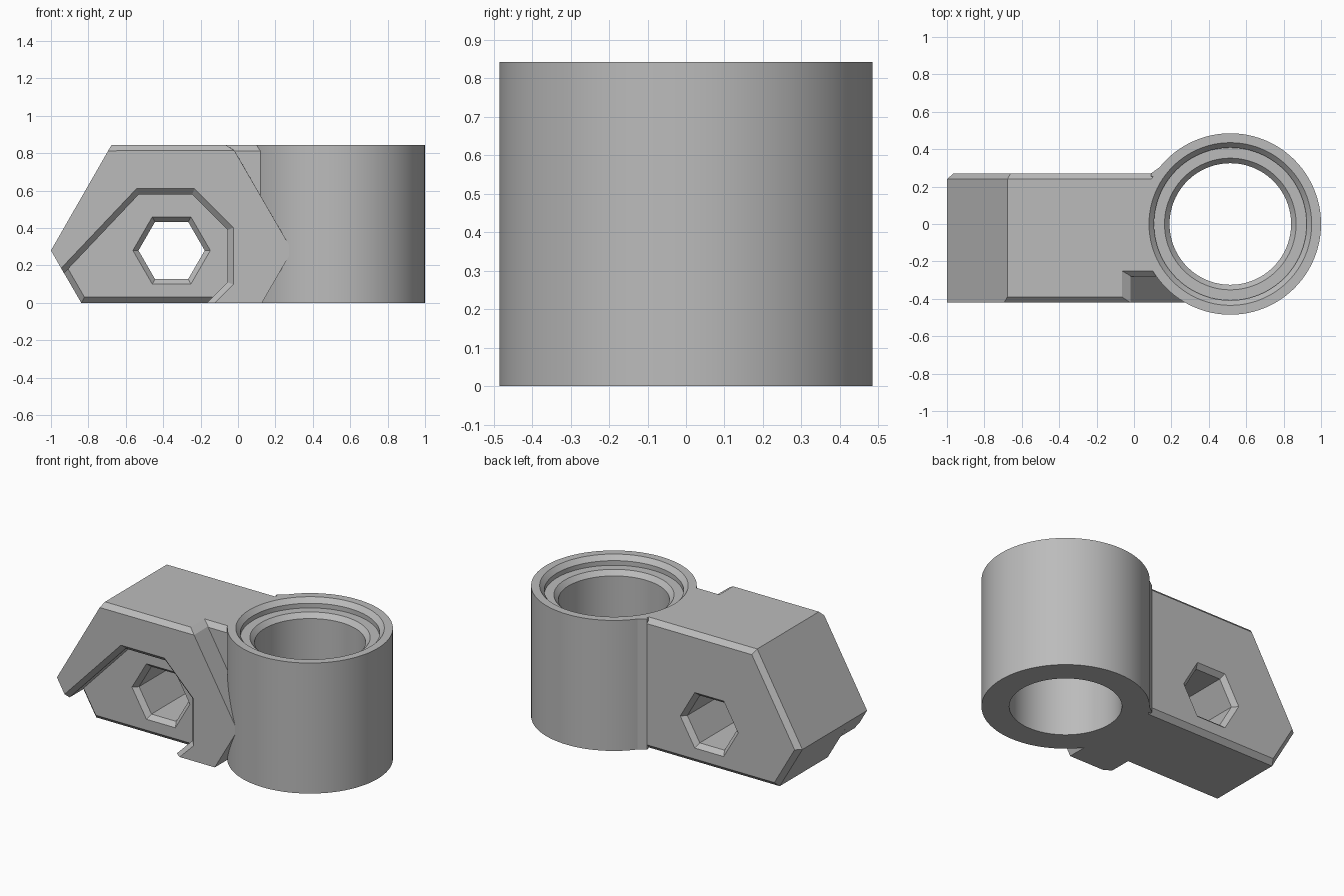
import bpy, bmesh, math
from mathutils import Matrix, Vector

cube = bpy.data.objects.get("Cube")
if cube:
    bpy.data.objects.remove(cube, do_unlink=True)

HEIGHT, MID, CHAMFER = 0.843, 0.28, 0.03
RING_X, RING_R = 0.515, 0.485
HOLE_X = -0.355

grey = bpy.data.materials.new("plain grey")
grey.use_nodes = True
colour = (0.5, 0.5, 0.5, 1)
grey.diffuse_color = colour
grey.node_tree.nodes["Principled BSDF"].inputs["Base Color"].default_value = colour


def finish(name, bm):
    bmesh.ops.recalc_face_normals(bm, faces=bm.faces[:])
    mesh = bpy.data.meshes.new(name)
    bm.to_mesh(mesh)
    bm.free()
    mesh.materials.append(grey)
    obj = bpy.data.objects.new(name, mesh)
    bpy.context.collection.objects.link(obj)
    return obj


def loft(rings):
    """Skin a stack of equal-length point rings and cap both ends."""
    bm = bmesh.new()
    rows = [[bm.verts.new(p) for p in ring] for ring in rings]
    n = len(rows[0])
    for a, b in zip(rows, rows[1:]):
        for i in range(n):
            j = (i + 1) % n
            bm.faces.new((a[i], a[j], b[j], b[i]))
    bm.faces.new(rows[0])
    bm.faces.new(rows[-1])
    bmesh.ops.recalc_face_normals(bm, faces=bm.faces[:])
    return bm


def prism(outline, y0, y1):
    """Extrude an outline drawn in x and z along y."""
    return loft([[(x, y, z) for x, z in outline] for y in (y0, y1)])


def chamfer(bm, rule):
    edges = [e for e in bm.edges if rule(e.verts[0].co, e.verts[1].co)]
    bmesh.ops.bevel(bm, geom=edges, offset=CHAMFER, segments=1,
                    affect='EDGES', clamp_overlap=False)


def cut(obj, cutter):
    mod = obj.modifiers.new("cut", 'BOOLEAN')
    mod.operation, mod.solver, mod.object = 'DIFFERENCE', 'EXACT', cutter
    bpy.context.view_layer.objects.active = obj
    bpy.ops.object.modifier_apply(modifier=mod.name)


# Socket ring: closed wall profile with a stepped, chamfered seat, spun round
wall = [(RING_R, 0), (RING_R, HEIGHT), (0.435, HEIGHT), (0.408, HEIGHT - 0.03),
        (0.408, HEIGHT - 0.06), (0.352, HEIGHT - 0.06), (0.325, HEIGHT - 0.09),
        (0.325, 0)]
bm = bmesh.new()
pts = [bm.verts.new((r, 0, z)) for r, z in wall]
edges = [bm.edges.new((pts[i - 1], pts[i])) for i in range(len(pts))]
bmesh.ops.spin(bm, geom=pts + edges, cent=(0, 0, 0), axis=(0, 0, 1),
               angle=math.tau, steps=96, use_merge=True)
bmesh.ops.remove_doubles(bm, verts=bm.verts[:], dist=1e-4)
bmesh.ops.translate(bm, verts=bm.verts[:], vec=(RING_X, 0, 0))
ring = finish("socket_ring", bm)
bpy.ops.object.select_all(action='DESELECT')
ring.select_set(True)
bpy.context.view_layer.objects.active = ring
bpy.ops.object.shade_smooth_by_angle(angle=math.radians(25))

# Arm body: pointed plate with both rims chamfered
BACK, FLOOR = 0.27, -0.28
arm_outline = [(-1, MID), (-0.677, HEIGHT), (0.3, HEIGHT), (0.3, 0), (-0.838, 0)]
bm = prism(arm_outline, FLOOR, BACK)
chamfer(bm, lambda a, b: abs(a.y - b.y) < 1e-5 and min(a.x, b.x) < 0.29)
arm = finish("arm_body", bm)

# Front jaw: hexagonal lip around the open recess
recess = [(-0.93, 0.158), (-0.53, 0.58), (-0.245, 0.58), (-0.055, 0.39),
          (-0.055, 0.11), (-0.165, 0)]
rim = [(0.128, 0), (0.29, MID), (-0.035, HEIGHT), (-0.677, HEIGHT), (-1, MID)]
FRONT = -0.42
bm = prism(recess + rim, FRONT, FLOOR + CHAMFER)


def in_recess(v):
    return any(abs(v.x - x) + abs(v.z - z) < 1e-4 for x, z in recess)


def jaw_edge(a, b):
    front = max(a.y, b.y) < FRONT + 1e-4
    top = min(a.z, b.z) > HEIGHT - 1e-4
    notch = top and abs(a.x - b.x) < 1e-4 and a.x > -0.1
    return notch or (front and (top or (in_recess(a) and in_recess(b))))


chamfer(bm, jaw_edge)
jaw = finish("front_jaw", bm)

# Trim the arm and jaw inside the ring wall
bm = bmesh.new()
bmesh.ops.create_cone(bm, cap_ends=True, segments=96, radius1=0.46, radius2=0.46,
                      depth=3, matrix=Matrix.Translation((RING_X, 0, 0)))
trim = finish("trim_cutter", bm)

# Hexagonal through hole, flared at both ends
stations = [(FLOOR - 0.03, 0.237), (FLOOR + 0.03, 0.177),
            (BACK - 0.03, 0.177), (BACK + 0.03, 0.237)]
hexagon = [math.tau * i / 6 for i in range(6)]
hole = finish("hex_cutter", loft(
    [[(HOLE_X + r * math.cos(a), y, MID + r * math.sin(a)) for a in hexagon]
     for y, r in stations]))

cut(arm, trim)
cut(jaw, trim)
cut(arm, hole)
for cutter in (trim, hole):
    bpy.data.objects.remove(cutter, do_unlink=True)

# Small web where the back of the arm meets the ring
web = [(0.09, 0.255), (0.09, 0.27), (0.135, 0.302), (0.16, 0.255)]
finish("rear_web", loft([[(x, y, z) for x, y in web] for z in (0, HEIGHT)]))
